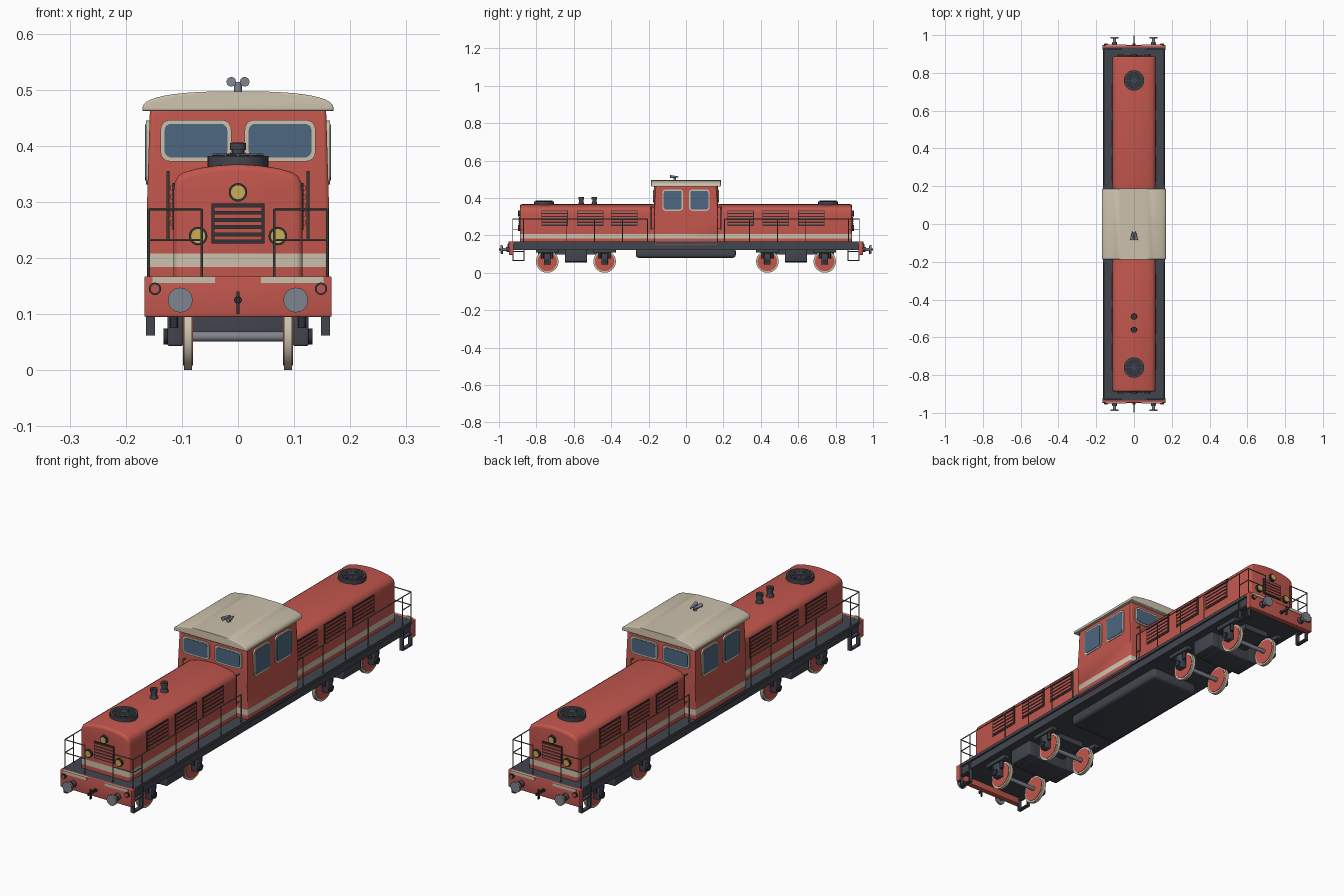
import bpy, bmesh, math
from mathutils import Vector

if "Cube" in bpy.data.objects:
    bpy.data.objects.remove(bpy.data.objects["Cube"])


def mat(name, *c):
    m = bpy.data.materials.new(name)
    m.diffuse_color = (*c, 1)
    m.use_nodes = True
    m.node_tree.nodes["Principled BSDF"].inputs["Base Color"].default_value = m.diffuse_color
    return m


RED = mat("red paint", 0.54, 0.095, 0.075)
CREAM = mat("cream paint", 0.60, 0.53, 0.41)
DARK = mat("dark grey", 0.055, 0.06, 0.077)
BLACK = mat("near black", 0.028, 0.032, 0.04)
STEEL = mat("steel", 0.21, 0.23, 0.27)
GLASS = mat("blue glass", 0.075, 0.135, 0.22)
LAMP = mat("yellow lamp", 0.60, 0.42, 0.09)
RAIL = mat("rail grey", 0.15, 0.15, 0.13)


def finish(bm, name, *mats):
    bmesh.ops.recalc_face_normals(bm, faces=bm.faces)
    me = bpy.data.meshes.new(name)
    bm.to_mesh(me)
    bm.free()
    for m in mats:
        me.materials.append(m)
    me.shade_smooth()
    me.set_sharp_from_angle(angle=math.radians(35))
    ob = bpy.data.objects.new(name, me)
    bpy.context.collection.objects.link(ob)
    return ob


def box(name, x, y, z, m, bevel=0.0):
    """Box between two values on each axis, in any order."""
    bm = bmesh.new()
    bmesh.ops.create_cube(bm, size=1)
    for v in bm.verts:
        v.co = Vector([(r[0] + r[1]) / 2 + c * abs(r[1] - r[0]) for r, c in zip((x, y, z), v.co)])
    if bevel:
        bmesh.ops.bevel(bm, geom=bm.edges[:], offset=bevel, segments=3, profile=0.5, affect='EDGES')
    return finish(bm, name, m)


def rod(name, a, b, r, m, r2=None, n=24):
    """Cylinder or cone from point a to point b."""
    a, b = Vector(a), Vector(b)
    bm = bmesh.new()
    bmesh.ops.create_cone(bm, cap_ends=True, segments=n, radius1=r, radius2=r if r2 is None else r2,
                          depth=(b - a).length)
    q = (b - a).to_track_quat('Z', 'Y')
    for v in bm.verts:
        v.co = q @ v.co + (a + b) / 2
    return finish(bm, name, m)


def shell(name, half, y0, y1, round_ends, mats, stripe=None):
    """Mirrored x-z profile extruded along y, rounded ends, optional stripe by height."""
    pts = half + [(-x, z) for x, z in reversed(half) if x > 0]
    bm = bmesh.new()
    f = bm.faces.new([bm.verts.new((x, y0, z)) for x, z in pts])
    ext = bmesh.ops.extrude_face_region(bm, geom=[f])
    for v in ext['geom']:
        if isinstance(v, bmesh.types.BMVert):
            v.co.y = y1
    edges = [e for e in bm.edges if abs(e.verts[0].co.y - e.verts[1].co.y) < 1e-6]
    bmesh.ops.bevel(bm, geom=edges, offset=round_ends, segments=4, profile=0.5, affect='EDGES')
    if stripe:
        for z in stripe:
            bmesh.ops.bisect_plane(bm, geom=bm.verts[:] + bm.edges[:] + bm.faces[:],
                                   plane_co=(0, 0, z), plane_no=(0, 0, 1))
        for f in bm.faces:
            f.material_index = int(stripe[0] < f.calc_center_median().z < stripe[1])
    return finish(bm, name, *mats)


def plate(name, axis, pos, c, w, h, r, t, m):
    """Rounded rectangle lying on plane axis=pos, centred at (c, z), thickness t outward."""
    sgn = 1 if pos > 0 else -1
    ring = []
    for k, (sx, sz) in enumerate(((1, 1), (-1, 1), (-1, -1), (1, -1))):
        for i in range(6):
            a = math.pi / 2 * (k + i / 5)
            ring.append((c[0] + sx * (w / 2 - r) + r * math.cos(a), c[1] + sz * (h / 2 - r) + r * math.sin(a)))
    bm = bmesh.new()
    layers = []
    for d in (pos, pos + sgn * t):
        layers.append([bm.verts.new((d, u, z) if axis == 'x' else (u, d, z)) for u, z in ring])
    bm.faces.new(layers[0])
    bm.faces.new(layers[1])
    n = len(ring)
    for i in range(n):
        j = (i + 1) % n
        bm.faces.new((layers[0][i], layers[0][j], layers[1][j], layers[1][i]))
    return finish(bm, name, m)


def window(axis, pos, c, w, h):
    s = 1 if pos > 0 else -1
    plate("window_frame", axis, pos - s * 0.004, c, w, h, 0.017, 0.009, CREAM)
    plate("window_glass", axis, pos, c, w - 0.014, h - 0.014, 0.012, 0.007, GLASS)


SIDES = (-1, 1)
STRIPE = (0.184, 0.208)

# Main frame, deck and fuel tank
box("frame", (-0.157, 0.157), (-0.93, 0.93), (0.122, 0.16), DARK)
box("deck", (-0.165, 0.165), (-0.935, 0.935), (0.154, 0.167), DARK)
box("fuel_tank", (-0.115, 0.115), (-0.268, 0.266), (0.08, 0.13), DARK, 0.014)

# Cab with arched roof
shell("cab", [(0.162, 0.15), (0.162, 0.3), (0.157, 0.465), (0, 0.478)], -0.17, 0.17, 0.009, (RED, CREAM), STRIPE)
roof = [(0.17, 0.462)] + [(0.17 * math.cos(a) ** 0.75, 0.468 + 0.029 * math.sin(a) ** 0.9)
                          for a in [math.pi / 2 * i / 10 for i in range(10)]] + [(0, 0.497)]
shell("cab_roof", roof, -0.187, 0.187, 0.004, (CREAM,))
for s in SIDES:
    for t in SIDES:
        window('y', 0.17 * s, (0.075 * t, 0.409), 0.126, 0.074)
        window('x', 0.159 * s, (0.071 * t, 0.388), 0.11, 0.114)
        rod("grab_handle", (0.125 * t, 0.188 * s, 0.23), (0.125 * t, 0.188 * s, 0.355), 0.0025, RAIL, n=8)
        for z in (0.235, 0.35):
            rod("handle_mount", (0.125 * t, 0.165 * s, z), (0.125 * t, 0.188 * s, z), 0.0025, RAIL, n=8)

# Twin horn on the roof
rod("horn_stand", (0, -0.06, 0.49), (0, -0.06, 0.512), 0.007, STEEL)
box("horn_bracket", (-0.014, 0.014), (-0.065, -0.055), (0.508, 0.514), STEEL)
for t in SIDES:
    rod("horn_trumpet", (0.007 * t, -0.04, 0.512), (0.012 * t, -0.085, 0.514), 0.003, STEEL, 0.0085)

for s in SIDES:
    # Hood with cream band
    shell("hood", [(0.115, 0.14), (0.115, 0.318), (0.113, 0.334), (0.107, 0.346), (0.096, 0.353),
                   (0.07, 0.36), (0.035, 0.365), (0, 0.367)],
          0.165 * s, 0.888 * s, 0.012, (RED, CREAM), STRIPE)

    # Louvre panels on the hood sides and the nose grille
    for t in SIDES:
        for y in (0.292, 0.48, 0.67) if s > 0 else (0.33, 0.512, 0.702):
            yr = (s * (y - 0.071), s * (y + 0.071))
            box("louvre_panel", (0.11 * t, 0.117 * t), yr, (0.25, 0.334), BLACK)
            for i in range(5):
                z = 0.258 + i * 0.0155
                ys = (yr[0] + 0.004 * s, yr[1] - 0.004 * s)
                box("louvre_slat", (0.112 * t, 0.12 * t), ys, (z, z + 0.009), RED)
    box("nose_grille", (-0.047, 0.047), (0.88 * s, 0.892 * s), (0.226, 0.297), BLACK)
    for i in range(5):
        z = 0.232 + i * 0.0128
        box("grille_slat", (-0.043, 0.043), (0.885 * s, 0.895 * s), (z, z + 0.0075), RED)

    # Headlamps
    for x, z in ((0, 0.317), (-0.071, 0.239), (0.071, 0.239)):
        rod("headlamp_ring", (x, 0.878 * s, z), (x, 0.897 * s, z), 0.0165, BLACK)
        rod("headlamp_lens", (x, 0.88 * s, z), (x, 0.899 * s, z), 0.0125, LAMP)

    # Roof fan
    fy = 0.76 * s
    rod("fan_base", (0, fy, 0.355), (0, fy, 0.382), 0.054, DARK, n=40)
    rod("fan_opening", (0, fy, 0.38), (0, fy, 0.3835), 0.045, BLACK, n=40)
    for i in range(6):
        a = math.pi * i / 6
        d = Vector((math.cos(a), math.sin(a), 0)) * 0.045
        c = Vector((0, fy, 0.384))
        rod("fan_bar", c - d, c + d, 0.002, STEEL, n=6)
    rod("fan_hub", (0, fy, 0.38), (0, fy, 0.387), 0.014, DARK)

    # End beam with cream strips, buffers, tail lamps and hook
    box("end_beam", (-0.167, 0.167), (0.922 * s, 0.947 * s), (0.095, 0.167), RED, 0.003)
    for t in SIDES:
        box("beam_strip", (0.041 * t, 0.152 * t), (0.94 * s, 0.949 * s), (0.155, 0.167), CREAM)
        bx = 0.103 * t
        rod("buffer_sleeve", (bx, 0.94 * s, 0.125), (bx, 0.963 * s, 0.125), 0.015, DARK, 0.012)
        rod("buffer_stem", (bx, 0.96 * s, 0.125), (bx, 0.985 * s, 0.125), 0.008, STEEL)
        rod("buffer_head", (bx, 0.982 * s, 0.125), (bx, 0.991 * s, 0.125), 0.022, STEEL, n=32)
        rod("tail_lamp_ring", (0.148 * t, 0.94 * s, 0.145), (0.148 * t, 0.953 * s, 0.145), 0.011, BLACK)
        rod("tail_lamp_lens", (0.148 * t, 0.945 * s, 0.145), (0.148 * t, 0.955 * s, 0.145), 0.0075, RED)

        # Corner steps
        xs = (0.148 * t, 0.164 * t)
        for y in (0.867, 0.924):
            box("step_post", xs, ((y - 0.003) * s, (y + 0.003) * s), (0.062, 0.158), DARK)
        for z in (0.062, 0.11):
            box("step_tread", xs, (0.865 * s, 0.926 * s), (z, z + 0.006), DARK)

        # Handrails around the corner and along the walkway
        rx, ry = 0.159 * t, 0.926 * s
        for x, y in ((0.159, 0.926), (0.065, 0.926), (0.159, 0.868), (0.159, 0.64), (0.159, 0.49), (0.159, 0.34),
                     (0.159, 0.205)):
            rod("rail_post", (x * t, y * s, 0.16), (x * t, y * s, 0.287), 0.0022, RAIL, n=8)
        for z in (0.287, 0.232):
            rod("end_rail", (rx, ry, z), (0.065 * t, ry, z), 0.0022, RAIL, n=8)
            rod("corner_rail", (rx, ry, z), (rx, 0.868 * s, z), 0.0022, RAIL, n=8)
        rod("walkway_rail", (rx, 0.868 * s, 0.287), (rx, 0.205 * s, 0.287), 0.0022, RAIL, n=8)
    box("hook_shank", (-0.003, 0.003), (0.94 * s, 0.999 * s), (0.12, 0.13), BLACK)
    box("hook_link", (-0.003, 0.003), (0.978 * s, 0.986 * s), (0.1, 0.14), BLACK)
    rod("hook_boss", (0, 0.94 * s, 0.125), (0, 0.955 * s, 0.125), 0.007, BLACK)

    # Bogie body
    box("bogie_body", (-0.082, 0.082), (0.528 * s, 0.648 * s), (0.055, 0.125), DARK, 0.004)
    box("bogie_beam", (-0.06, 0.06), (0.4 * s, 0.79 * s), (0.098, 0.125), DARK)
    for t in SIDES:
        box("bogie_side_box", (0.07 * t, 0.122 * t), (0.528 * s, 0.648 * s), (0.058, 0.125), DARK, 0.004)

    # Wheelsets with axle boxes and springs
    for wy in (0.435 * s, 0.742 * s):
        rod("axle", (-0.09, wy, 0.06), (0.09, wy, 0.06), 0.009, STEEL)
        for t in SIDES:
            rod("wheel_tyre", (0.082 * t, wy, 0.06), (0.096 * t, wy, 0.06), 0.06, CREAM, n=40)
            rod("wheel_disc", (0.08 * t, wy, 0.06), (0.098 * t, wy, 0.06), 0.052, RED, n=40)
            box("axle_box", (0.098 * t, 0.126 * t), (wy - 0.018, wy + 0.018), (0.043, 0.105), DARK, 0.004)
            rod("axle_box_cover", (0.12 * t, wy, 0.06), (0.133 * t, wy, 0.06), 0.014, BLACK)
            box("spring_plate", (0.1 * t, 0.128 * t), (wy - 0.06, wy + 0.06), (0.108, 0.125), DARK, 0.003)
            for d in (-0.025, 0.025):
                rod("spring", (0.114 * t, wy + d, 0.075), (0.114 * t, wy + d, 0.112), 0.007, BLACK, n=12)

# Exhaust stacks on the front hood
for y in (-0.56, -0.49):
    rod("exhaust_base", (0, y, 0.358), (0, y, 0.38), 0.018, DARK, 0.012)
    rod("exhaust_pipe", (0, y, 0.37), (0, y, 0.398), 0.011, DARK)
    rod("exhaust_rim", (0, y, 0.392), (0, y, 0.405), 0.0145, DARK)
    rod("exhaust_bore", (0, y, 0.4), (0, y, 0.4055), 0.01, BLACK)
